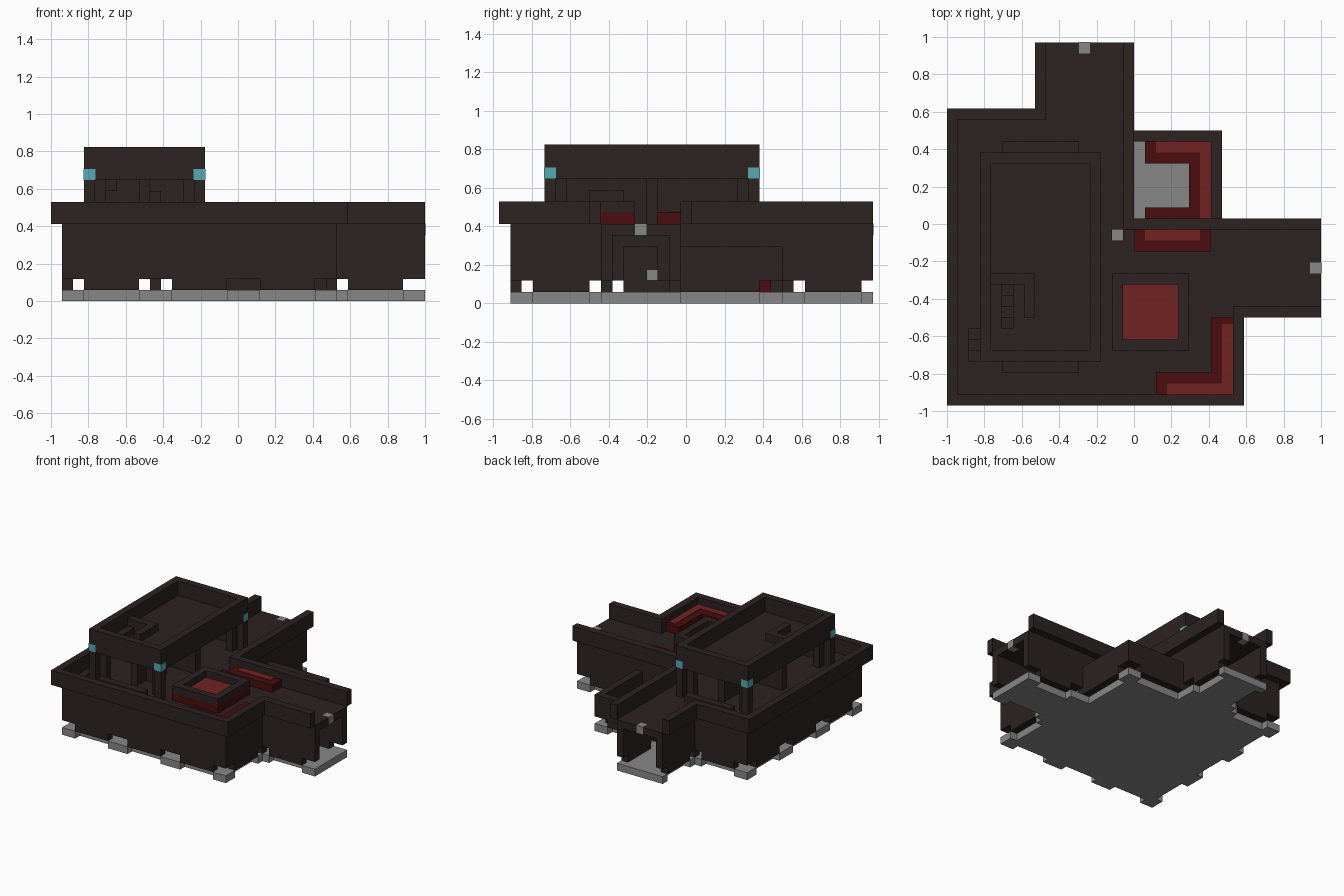
import bpy, bmesh
from mathutils import Vector

cube = bpy.data.objects.get("Cube")
if cube:
    bpy.data.objects.remove(cube)

U = 1 / 17                       # size of one building block
ORIGIN = Vector((-1, -16.5 * U, 0))


def material(name, rgb):
    m = bpy.data.materials.new(name)
    m.use_nodes = True
    m.diffuse_color = (*rgb, 1)
    m.node_tree.nodes["Principled BSDF"].inputs["Base Color"].default_value = (*rgb, 1)
    return m


DARK = material("dark brown", (.026, .016, .016))
STONE = material("grey stone", (.242, .242, .242))
CRIMSON = material("dark red", (.069, .004, .004))
RED = material("red", (.168, .016, .016))
TEAL = material("teal", (.095, .40, .445))


def build(name, mat, boxes):
    """One object from boxes given as (x0, y0, z0, x1, y1, z1) in blocks."""
    bm = bmesh.new()
    for b in boxes:
        lo, hi = Vector(b[:3]), Vector(b[3:])
        made = bmesh.ops.create_cube(bm, size=1)["verts"]
        for v in made:
            p = (lo + hi) / 2 + v.co * (hi - lo)
            v.co = p * U + ORIGIN
    mesh = bpy.data.meshes.new(name)
    bm.to_mesh(mesh)
    bm.free()
    mesh.materials.append(mat)
    ob = bpy.data.objects.new(name, mesh)
    bpy.context.collection.objects.link(ob)
    return ob


def flat(rects, z0, z1):
    return [(a, b, z0, c, d, z1) for a, b, c, d in rects]


def swap(boxes):
    """Mirror boxes across the plan diagonal."""
    return [(b[1], b[0], b[2], b[4], b[3], b[5]) for b in boxes]


def slab(x0, y0, x1, y1, z0, z1, hole):
    a, b, c, d = hole
    return flat([(x0, y0, x1, b), (x0, d, x1, y1), (x0, b, a, d), (c, b, x1, d)], z0, z1)


def wall(c, a, b, gaps, top=7):
    """Wall along x at depth c, with foot openings over stone footings."""
    parts, feet, start = [(a, c, 2, b, c + 1, top)], [], a
    for g0, g1 in gaps:
        if g0 > start:
            parts.append((start, c, 1, g0, c + 1, 2))
        feet.append((g0, c, 0, g1, c + 1, 1))
        start = g1
    if start < b:
        parts.append((start, c, 1, b, c + 1, 2))
    return parts, feet


# Outer walls and footings: the plan repeats across its diagonal
RUNS = {
    "main_wall": (1, 1, 26, [(1, 3), (8, 11), (16, 19), (24, 26)], 7),
    "short_wall": (25, 1, 10, [(1, 3), (8, 9)], 7),
    "wing_outer_wall": (9, 25, 34, [(25, 27), (32, 34)], 7),
    "wing_inner_wall": (15, 16, 34, [(25, 27), (32, 34)], 7),
    "courtyard_wall": (24, 16, 25, [(23, 25)], 5),
}
footings = []
for name, run in RUNS.items():
    parts, feet = wall(*run)
    footings += feet + swap(feet)
    long_y = 33
    turned = [b[:4] + (min(b[4], long_y),) + b[5:] for b in swap(parts)]
    build(name + "_x", DARK, parts)
    build(name + "_y", DARK, turned)
footings = [b[:4] + (min(b[4], 33),) + b[5:] for b in footings]
build("footings", STONE, footings)

# Ground floor plate
build("floor", STONE, flat([(2, 2, 25, 16), (2, 16, 16, 25), (16, 16, 24, 24),
                            (25, 10, 34, 15), (10, 25, 15, 33)], 0, 1))

# Doorways between hall and wings
door = [(25, 10, 2, 26, 11, 6), (25, 14, 2, 26, 15, 6), (25, 11, 5, 26, 14, 6)]
build("east_doorway", DARK, door)
build("north_doorway", DARK, swap(door))
build("hall_lanterns", STONE, [(24, 13, 2, 25, 14, 3), (13, 24, 2, 14, 25, 3)])

# Main roof with stair hole, and wing roofs
roof = slab(2, 2, 25, 15, 6, 7, (2, 3, 3, 7))
roof += flat([(2, 15, 15, 25), (25, 10, 34, 15), (10, 25, 15, 33)], 6, 7)
build("roof", DARK, roof)
build("roof_steps", DARK, [(2, 3 + i, 5, 3, 4 + i, 6.9 - i * .4) for i in range(4)])

# Overhanging parapet
build("parapet", DARK, flat([
    (0, 0, 27, 1), (0, 1, 1, 27), (1, 26, 9, 27), (26, 1, 27, 9),
    (8, 27, 9, 33), (27, 8, 34, 9), (16, 16, 17, 33), (17, 16, 34, 17)], 7, 9))

# Lamps set in the wing roof ends
e = .03
build("wing_lamps", STONE, [(33, 12, 6 - e, 34 + e, 13, 7 + e),
                            (12, 32, 6 - e, 13, 33 + e, 7 + e)])

# Tower: recessed walls with openings
X0, X1, Y0, Y1 = 3, 14, 4, 23
tower = []
for y in (Y0 + 1, Y1 - 2):
    tower += flat([(X0 + 1, y, X0 + 2, y + 1), (X1 - 2, y, X1 - 1, y + 1)], 7, 11)
for x in (X0 + 1, X1 - 2):
    tower += [(x, 13, 7, x + 1, 14, 11)]
build("tower_walls", DARK, tower)
build("tower_partitions", DARK, flat([(8, 6, 9, 21), (5, 13, 12, 14)], 7, 11))
build("tower_ledges", DARK, flat([(5, 3, 12, 4), (5, 23, 12, 24)], 7, 8))
build("tower_stair_block", DARK, [(9, 8, 7, 10, 11, 10)])
build("tower_lantern", STONE, [(5, 19, 7, 6, 20, 9)])

# Tower corner posts and lamps
corners = [(x, y) for x in (X0, X1 - 1) for y in (Y0, Y1 - 1)]
build("tower_posts", DARK, [(x, y, 7, x + 1, y + 1, 11) for x, y in corners])
build("tower_lamps", TEAL, [(x - e, y - e, 11, x + 1 + e, y + 1 + e, 12) for x, y in corners])

# Tower parapet, roof, hatch steps and railing
build("tower_parapet", DARK, slab(X0, Y0, X1, Y1, 11, 14, (X0 + 1, Y0 + 1, X1 - 1, Y1 - 1)))
build("tower_roof", DARK, slab(X0 + 1, Y0 + 1, X1 - 1, Y1 - 1, 11, 12, (5, 7, 6, 11)))
build("hatch_steps", DARK, [(5, 7 + i, 10, 6, 8 + i, 11.8 - i * .4) for i in range(4)])
build("hatch_railing", DARK, flat([(4, 11, 8, 12), (7, 8, 8, 11)], 12, 13))

# Fire pit table
build("pit_base", CRIMSON, flat([(15, 5, 22, 12)], 7, 8))
build("pit_rim", DARK, slab(15, 5, 22, 12, 8, 9, (16, 6, 21, 11)))
build("pit_top", RED, flat([(16, 6, 21, 11)], 8, 8.1))


def sofa(name, z, frame, cushion):
    build(name + "_frame", CRIMSON, flat(frame, z, z + 1))
    build(name + "_cushion", RED, flat(cushion, z + 1, z + 1.06))


# Sofas on the roof and in the courtyard
sofa("corner_sofa", 7, [(19, 1, 26, 3), (24, 3, 26, 8)], [(20, 1, 26, 2), (25, 2, 26, 7.4)])
sofa("straight_sofa", 7, [(17, 14, 24, 16)], [(18, 15, 23, 16)])
sofa("courtyard_sofa", 1, [(18, 22, 24, 24), (22, 16, 24, 22), (18, 16, 22, 18)],
     [(19, 23, 24, 24), (23, 17, 24, 23)])
